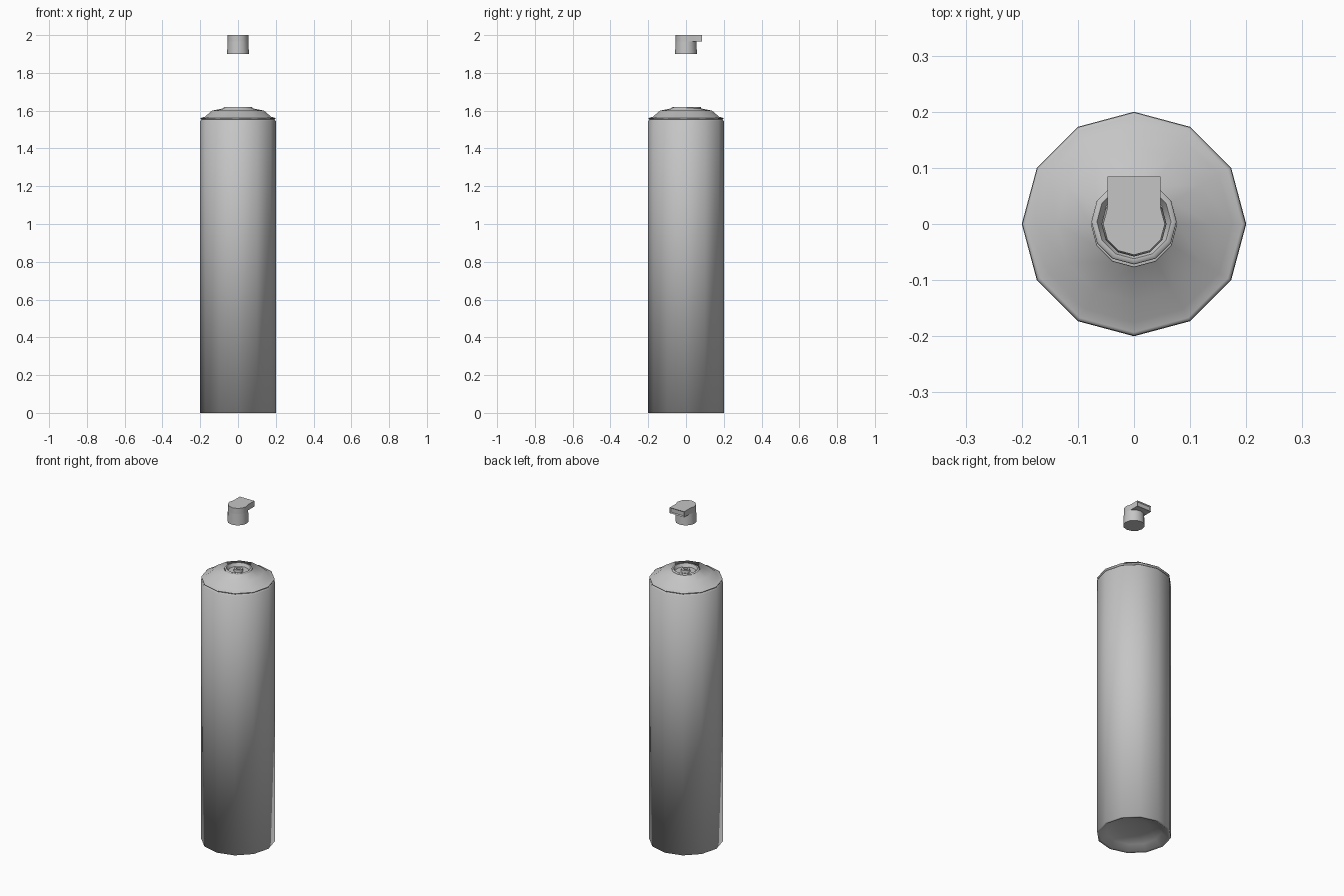
import bpy
import bmesh
from math import cos, sin, radians

cube = bpy.data.objects.get("Cube")
if cube:
    bpy.data.objects.remove(cube, do_unlink=True)

SIDES = 12

grey = bpy.data.materials.new("plain grey")
grey.use_nodes = True
GREY = (0.56, 0.56, 0.56, 1)
grey.diffuse_color = GREY
grey.node_tree.nodes["Principled BSDF"].inputs["Base Color"].default_value = GREY


def finish(name, bm, angle):
    bmesh.ops.recalc_face_normals(bm, faces=bm.faces)
    mesh = bpy.data.meshes.new(name)
    bm.to_mesh(mesh)
    bm.free()
    mesh.materials.append(grey)
    obj = bpy.data.objects.new(name, mesh)
    bpy.context.collection.objects.link(obj)
    bpy.ops.object.select_all(action="DESELECT")
    obj.select_set(True)
    bpy.context.view_layer.objects.active = obj
    bpy.ops.object.shade_smooth_by_angle(angle=radians(angle))


def lathe(name, profile, angle=40, y=0):
    """Turn a (radius, height) profile around the vertical axis."""
    bm = bmesh.new()
    verts = [bm.verts.new((r, y, z)) for r, z in profile]
    edges = [bm.edges.new(pair) for pair in zip(verts, verts[1:])]
    bmesh.ops.spin(bm, geom=verts + edges, cent=(0, y, 0), axis=(0, 0, 1),
                   angle=radians(360), steps=SIDES, use_merge=True)
    bmesh.ops.remove_doubles(bm, verts=bm.verts, dist=0.0005)
    finish(name, bm, angle)


def spout(name, outline, low, high):
    """Extrude a flat outline upwards and recess the outlet at its back end."""
    bm = bmesh.new()
    base = bm.faces.new([bm.verts.new((x, y, low)) for x, y in outline])
    top = bmesh.ops.extrude_face_region(bm, geom=[base], use_keep_orig=True)
    moved = [v for v in top["geom"] if isinstance(v, bmesh.types.BMVert)]
    bmesh.ops.translate(bm, verts=moved, vec=(0, 0, high - low))
    bmesh.ops.recalc_face_normals(bm, faces=bm.faces)
    outlet = [f for f in bm.faces if f.normal.y > 0.95]
    bmesh.ops.inset_individual(bm, faces=outlet, thickness=0.007, depth=-0.006)
    finish(name, bm, 40)


# Can wall with its dished base and crimped neck, shaded softly throughout
lathe("can_body", [(0, 0.045), (0.09, 0.04), (0.15, 0.025), (0.185, 0),
                   (0.2, 0), (0.2, 1.545), (0.192, 1.552)], angle=180)

# Rolled rim, domed shoulder and the foot of the valve ring
lathe("can_shoulder", [(0.192, 1.552), (0.199, 1.557), (0.199, 1.561),
                       (0.193, 1.563), (0.175, 1.568), (0.138, 1.6),
                       (0.078, 1.612), (0.076, 1.617)], angle=75)

# Valve cup with a raised ring
lathe("valve_cup", [(0.075, 1.61), (0.076, 1.617), (0.074, 1.62),
                    (0.066, 1.62), (0.057, 1.602), (0, 1.602)],
      angle=60, y=0.004)

# Hollow valve stem
lathe("valve_stem", [(0.026, 1.602), (0.024, 1.617), (0.012, 1.617),
                     (0.01, 1.606), (0, 1.606)], y=0.004)

# Nozzle button floating above the can
R = 0.055
lathe("nozzle_button", [(0, 1.9), (0.058, 1.9), (R, 1.966), (0, 1.966)])

# Nozzle head: round at the front, drawn out into a square spout at the back
arc = [(R * cos(radians(a)), R * sin(radians(a))) for a in range(150, 391, 30)]
half = R * cos(radians(30))
spout("nozzle_spout", arc + [(half, 0.085), (-half, 0.085)], 1.966, 2.0)
